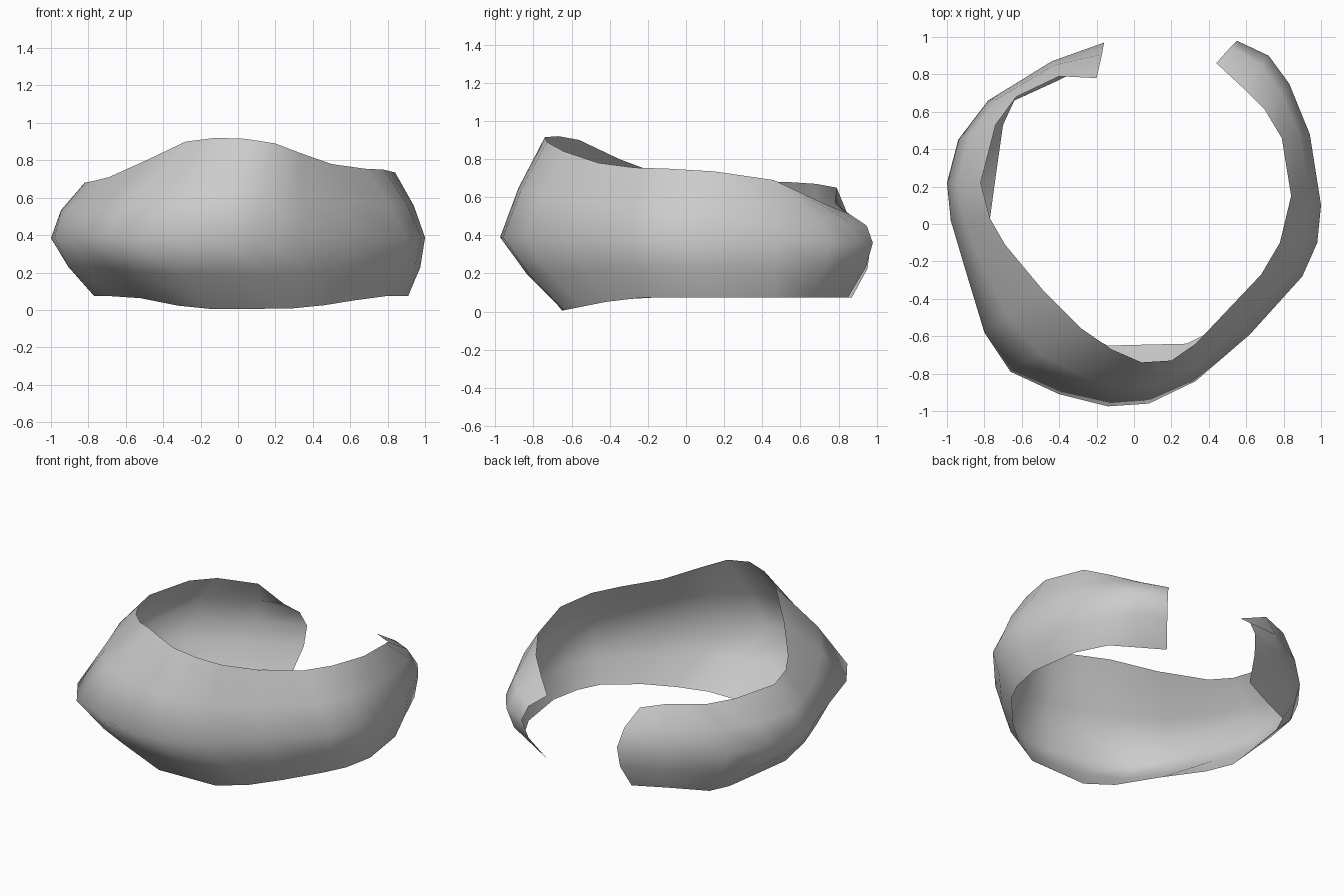
import bpy, bmesh
from mathutils import Vector

# Stations round the open cuff, from the left end past the front to the right end:
# top edge x, y, z / bulging middle x, y / bottom edge x, y
stations = [
    (-.20, .78, .57, -.16, .97, -.20, .87),
    (-.40, .79, .65, -.44, .87, -.40, .77),
    (-.63, .68, .67, -.78, .66, -.64, .66),
    (-.74, .53, .68, -.94, .45, -.70, .53),
    (-.82, .22, .68, -1.0, .22, -.74, .25),
    (-.77, .03, .69, -.98, .02, -.77, .03),
    (-.69, -.11, .71, -.90, -.25, -.70, -.14),
    (-.49, -.35, .80, -.80, -.58, -.52, -.36),
    (-.28, -.56, .90, -.66, -.79, -.32, -.56),
    (-.12, -.67, .92, -.40, -.91, -.14, -.65),
    (.04, -.74, .915, -.14, -.975, .06, -.645),
    (.20, -.73, .89, .08, -.96, .28, -.64),
    (.33, -.64, .84, .33, -.84, .46, -.55),
    (.50, -.46, .78, .62, -.59, .62, -.42),
    (.68, -.27, .755, .90, -.28, .80, -.22),
    (.78, -.10, .75, .98, -.10, .87, -.08),
    (.84, .15, .735, 1.0, .10, .91, .12),
    (.79, .46, .69, .94, .48, .86, .46),
    (.70, .61, .62, .83, .75, .76, .66),
    (.57, .74, .56, .72, .90, .60, .76),
    (.44, .86, .51, .55, .98, .45, .85),
]


def section(s):
    """Five points from top edge to bottom edge, rounder at the back than at the front."""
    top, mid = Vector(s[:3]), Vector((s[3], s[4], .39 - .03 * max(s[4], 0)))
    low_z = max(0, min(.075, .005 + .2 * (s[6] + .65)))
    low = Vector((s[5], s[6], low_z))
    k = .6 + .3 * mid.y
    upper = (top + mid) / 2 + k * (2 * mid - top - low) / 8
    lower = (low + mid) / 2 + k * (2 * mid - top - low) / 8
    return top, upper, mid, lower, low


# Thin open band lofted through the sections
bm = bmesh.new()
rings = [[bm.verts.new(p) for p in section(s)] for s in stations]
for a, b in zip(rings, rings[1:]):
    for j in range(4):
        bm.faces.new((a[j], a[j + 1], b[j + 1], b[j])).smooth = True
mesh = bpy.data.meshes.new("cuff_band")
bm.to_mesh(mesh)
bm.free()
cuff = bpy.data.objects.new("cuff_band", mesh)
bpy.context.collection.objects.link(cuff)
